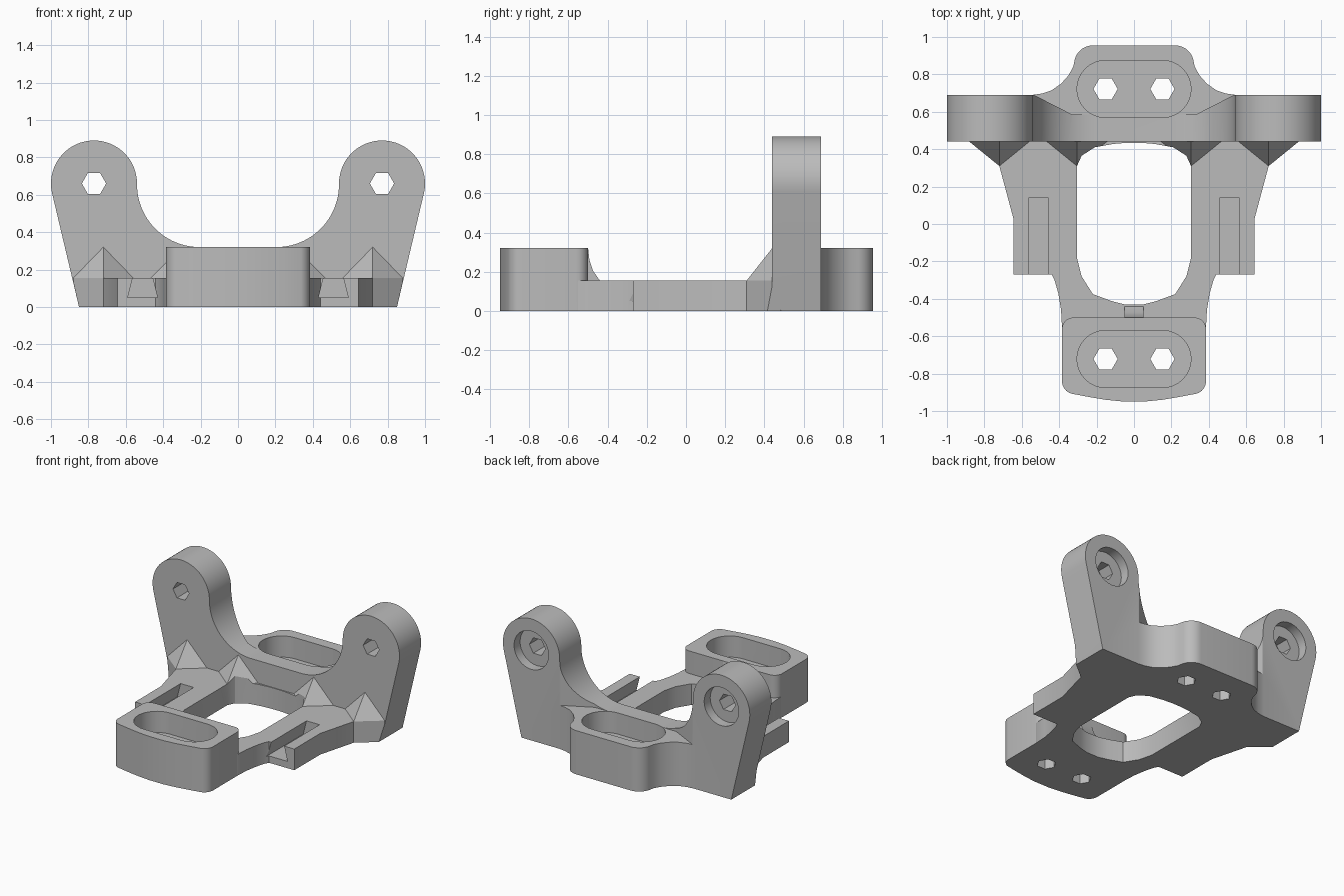
import bpy, bmesh
from math import cos, sin, radians

if "Cube" in bpy.data.objects:
    bpy.data.objects.remove(bpy.data.objects["Cube"])

grey = bpy.data.materials.new("plain_grey")
grey.use_nodes = True
grey.diffuse_color = (0.5, 0.5, 0.5, 1)
grey.node_tree.nodes["Principled BSDF"].inputs["Base Color"].default_value = (0.5, 0.5, 0.5, 1)

PLATE, BLOCK = 0.155, 0.32          # top heights of the plate and the blocks
YOKE_FRONT, YOKE_BACK = 0.44, 0.69  # depth range of the two ears


def arc(cx, cy, r, start, end, n):
    angles = [radians(start + (end - start) * i / n) for i in range(n + 1)]
    return [(cx + r * cos(a), cy + r * sin(a)) for a in angles]


def mirrored(half):
    return half + [(-x, y) for x, y in reversed(half)]


def finish(name, bm):
    bmesh.ops.recalc_face_normals(bm, faces=bm.faces)
    mesh = bpy.data.meshes.new(name)
    bm.to_mesh(mesh)
    bm.free()
    mesh.materials.append(grey)
    ob = bpy.data.objects.new(name, mesh)
    bpy.context.collection.objects.link(ob)
    return ob


def prism(name, profile, low, high, axis="z"):
    """Extrude a flat profile along one axis."""
    place = {"z": lambda a, b, h: (a, b, h),
             "y": lambda a, b, h: (a, h, b),
             "x": lambda a, b, h: (h, a, b)}[axis]
    bm = bmesh.new()
    base = bm.faces.new([bm.verts.new(place(a, b, low)) for a, b in profile])
    new = bmesh.ops.extrude_face_region(bm, geom=[base], use_keep_orig=True)["geom"]
    for v in new:
        if isinstance(v, bmesh.types.BMVert):
            setattr(v.co, axis, high)
    return finish(name, bm)


def gusset(cx):
    """Pyramid shaped brace between plate and ear."""
    bm = bmesh.new()
    for x, y, z in [(cx - 0.16, YOKE_FRONT, PLATE), (cx + 0.16, YOKE_FRONT, PLATE),
                    (cx, 0.31, PLATE), (cx, YOKE_FRONT, BLOCK)]:
        bm.verts.new((x, y, z))
        if y == YOKE_FRONT:
            bm.verts.new((x, y + 0.03, z))
    bmesh.ops.convex_hull(bm, input=bm.verts)
    return finish("gusset", bm)


def combine(target, tool, operation):
    mod = target.modifiers.new("join", "BOOLEAN")
    mod.operation, mod.solver, mod.object = operation, "EXACT", tool
    bpy.context.view_layer.objects.active = target
    bpy.ops.object.modifier_apply(modifier=mod.name)
    bpy.data.objects.remove(tool)


def add(tool):
    combine(body, tool, "UNION")


def cut(tool):
    combine(body, tool, "DIFFERENCE")


# Base plate with flared sides
plate = mirrored([(0.36, -0.6), (0.385, -0.55), (0.39, -0.46), (0.405, -0.37),
                  (0.425, -0.3), (0.44, -0.27), (0.645, -0.27), (0.645, 0.03),
                  (0.72, 0.31), (0.88, YOKE_FRONT), (0.84, 0.5)])
body = prism("mounting_bracket", plate, 0, PLATE)
for s in (1, -1):
    cut(prism("side_bevel", [(s * 0.85, -0.001), (s * 0.887, 0.16), (s * 1.1, 0.16), (s * 1.1, -0.001)],
              0.2, 0.6, "y"))

# Yoke carrying both round ears
yoke = mirrored([(0.85, 0)] + arc(0.77, 0.66, 0.23, -13, 180, 32)
                + arc(0.205, 0.655, 0.335, -3, -90, 20))
add(prism("yoke", yoke, YOKE_FRONT, YOKE_BACK, "y"))

# Clear the ear fillets diagonally around the rear slot
cut(prism("fillet_clearance", mirrored([(0.33, 0.585), (0.535, 0.69), (0.535, 0.8)]), BLOCK, 0.75))

# Front block with bowed face
front = mirrored(arc(0.325, -0.56, 0.06, 90, 0, 6) + arc(0.315, -0.84, 0.07, 0, -72, 6)
                 + [(0.24, -0.925), (0.15, -0.94), (0.06, -0.949)])
add(prism("front_block", front, 0, BLOCK))

# Rear block with concave flanks
rear = mirrored([(0.5, 0.6), (0.545, YOKE_BACK), (0.49, 0.698), (0.44, 0.715), (0.39, 0.75),
                 (0.35, 0.795), (0.325, 0.84)] + arc(0.22, 0.855, 0.1, 15, 90, 8))
add(prism("rear_block", rear, 0, BLOCK))

# Small curved rib behind the front block
rib = [(-0.53, 0.1), (-0.53, BLOCK), (-0.5, BLOCK), (-0.493, 0.26), (-0.475, 0.205),
       (-0.44, PLATE), (-0.44, 0.1)]
add(prism("rib", rib, -0.05, 0.05, "x"))

# Gussets on each side of the ears
for s in (1, -1):
    add(gusset(s * 0.305))
    add(gusset(s * 0.72))

# Central opening
cut(prism("opening", mirrored([(0.05, -0.43), (0.12, -0.412), (0.22, -0.375), (0.28, -0.28),
                               (0.305, -0.18), (0.305, 0.31), (0.28, 0.365), (0.21, 0.41),
                               (0.11, 0.428), (0.04, 0.434)]), -0.1, 0.8))

# Slots and hexagonal bolt holes in both blocks
for y in (-0.722, 0.722):
    slot = arc(0.152, y, 0.153, -90, 90, 16) + arc(-0.152, y, 0.153, 90, 270, 16)
    cut(prism("slot", slot, 0.165, 0.5))
    for x in (-0.152, 0.152):
        cut(prism("bolt_hole", arc(x, y, 0.065, 0, 300, 5), -0.1, 0.5))

for s in (1, -1):
    # Hexagonal hole and rear counterbore in each ear
    cut(prism("ear_hole", arc(s * 0.77, 0.66, 0.065, 0, 300, 5), 0.3, 0.8, "y"))
    cut(prism("counterbore", arc(s * 0.77, 0.66, 0.14, 0, 348.75, 31), 0.62, 0.8, "y"))
    # Dovetail groove
    groove = [(s * x, z) for x, z in [(0.43, 0.05), (0.59, 0.05), (0.563, PLATE),
                                      (0.563, 0.17), (0.457, 0.17), (0.457, PLATE)]]
    cut(prism("groove", groove, -0.4, 0.14, "y"))

# Smooth the curves, keep the edges sharp
bpy.ops.object.select_all(action="DESELECT")
body.select_set(True)
bpy.context.view_layer.objects.active = body
bpy.ops.object.shade_smooth_by_angle(angle=radians(25))
